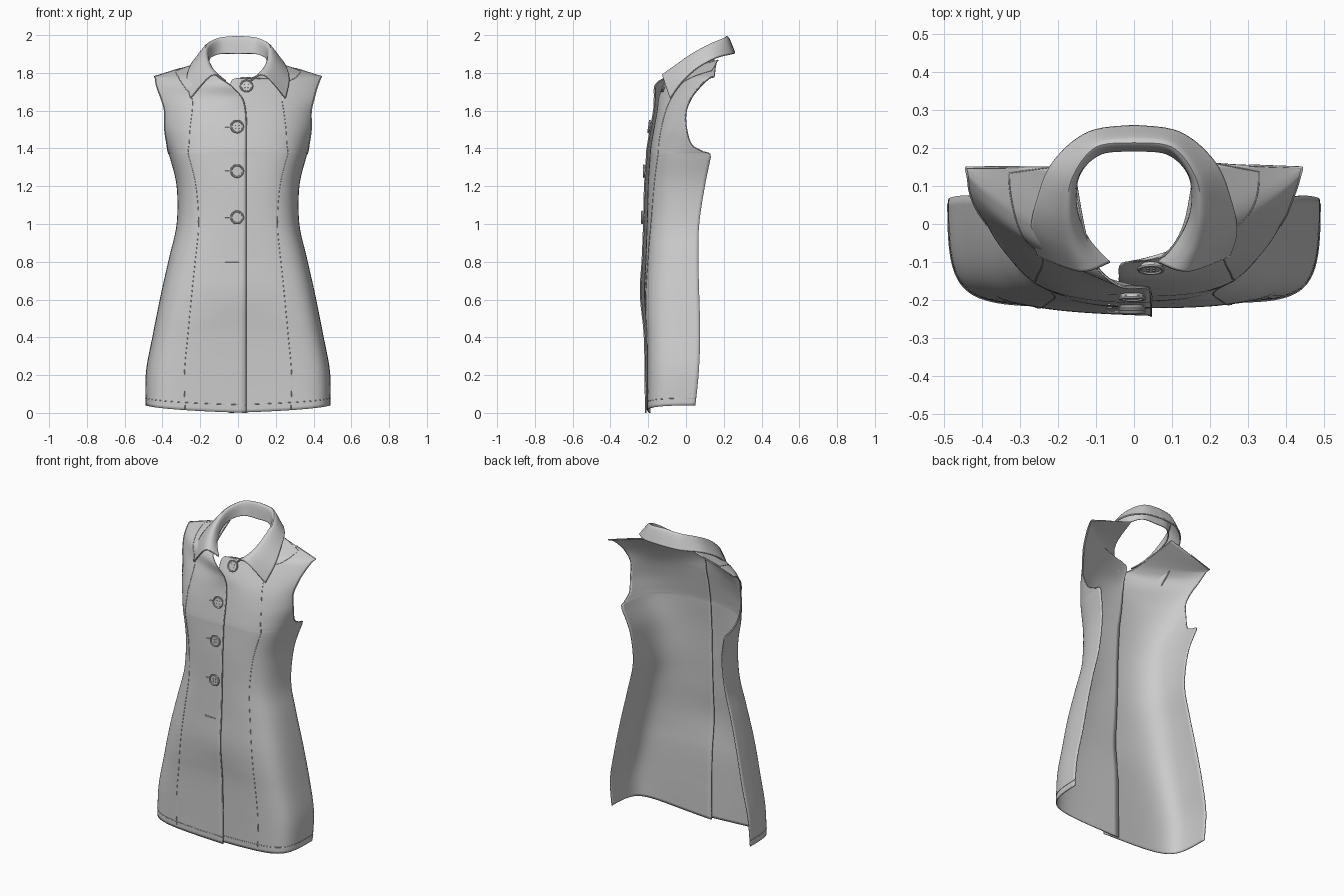
import bpy, math
from mathutils import Vector

cube = bpy.data.objects.get("Cube")
if cube:
    bpy.data.objects.remove(cube)


def material(name, colour):
    m = bpy.data.materials.new(name)
    m.use_nodes = True
    m.diffuse_color = colour
    m.node_tree.nodes["Principled BSDF"].inputs["Base Color"].default_value = colour
    return m


CLOTH = material("grey cloth", (0.6, 0.6, 0.6, 1))


def spline(rows, t):
    """Catmull-Rom through a list of tuples, t in 0..1."""
    f = t * (len(rows) - 1)
    i = min(int(f), len(rows) - 2)
    f -= i
    a, b, c, d = (rows[min(max(j, 0), len(rows) - 1)] for j in range(i - 1, i + 3))
    return [q + 0.5 * f * (r - p + f * (2 * p - 5 * q + 4 * r - s + f * (3 * (q - r) + s - p)))
            for p, q, r, s in zip(a, b, c, d)]


def finish(obj, thickness=0.0):
    obj.data.materials.append(CLOTH)
    bpy.ops.object.select_all(action="DESELECT")
    obj.select_set(True)
    bpy.context.view_layer.objects.active = obj
    if obj.type == "MESH":
        bpy.ops.object.shade_smooth_by_angle(angle=math.radians(40))
    if thickness:
        mod = obj.modifiers.new("thickness", "SOLIDIFY")
        mod.thickness = thickness
        mod.offset = -1
    return obj


def sheet(name, func, nu, nv, thickness, flip=False):
    """Grid surface from func(u, v)."""
    verts = [func(i / nu, j / nv) for j in range(nv + 1) for i in range(nu + 1)]
    faces = []
    for j in range(nv):
        for i in range(nu):
            a = j * (nu + 1) + i
            face = (a, a + 1, a + nu + 2, a + nu + 1)
            faces.append(face[::-1] if flip else face)
    mesh = bpy.data.meshes.new(name)
    mesh.from_pydata(verts, [], faces)
    obj = bpy.data.objects.new(name, mesh)
    bpy.context.collection.objects.link(obj)
    return finish(obj, thickness)


def tube(name, points, radius):
    cu = bpy.data.curves.new(name, "CURVE")
    cu.dimensions = "3D"
    cu.bevel_depth = radius
    cu.bevel_resolution = 1
    sp = cu.splines.new("POLY")
    sp.points.add(len(points) - 1)
    for p, co in zip(sp.points, points):
        p.co = (*co, 1)
    obj = bpy.data.objects.new(name, cu)
    bpy.context.collection.objects.link(obj)
    return finish(obj)


# Rows, hem to shoulder: inner edge x y z, side x y z, front fullness, side depth, armhole cut y
BODY = [
    (-.045, -.215, 0, .49, .05, .04, .92, -.25, .05),
    (-.045, -.217, .2, .487, .068, .22, .92, -.24, .068),
    (-.045, -.222, .42, .45, .075, .42, .9, -.235, .075),
    (-.045, -.242, .63, .408, .07, .63, .88, -.22, .07),
    (-.045, -.232, .82, .365, .065, .82, .85, -.19, .065),
    (-.045, -.225, 1, .325, .07, 1, .82, -.165, .07),
    (-.045, -.22, 1.2, .325, .1, 1.2, .82, -.15, .1),
    (-.045, -.21, 1.355, .362, .132, 1.355, .8, -.14, .132),
    (-.045, -.208, 1.39, .372, .136, 1.385, .77, -.135, .085),
    (-.045, -.202, 1.43, .385, .14, 1.42, .72, -.13, .03),
    (-.045, -.188, 1.51, .412, .145, 1.5, .6, -.115, .004),
    (-.04, -.172, 1.6, .435, .15, 1.59, .42, -.085, 0)]
SHOULDER = [(.13, -.02, 1.815, .447, .15, 1.779, 0, .12, .142),
            (.16, .15, 1.87, .445, .15, 1.78, 0, .15, .15)]
LAPEL = [(-.02, -.168, 1.67, .47, .15, 1.67, .15, -.03, .03),
         (.04, -.163, 1.735, .462, .15, 1.735, .05, .02, .082),
         (.1, -.11, 1.775, .452, .15, 1.77, 0, .08, .12)]
UNDERLAP = [(-.04, -.16, 1.68, .47, .15, 1.67, .15, -.03, .03),
            (-.03, -.125, 1.765, .462, .15, 1.735, .05, .02, .082),
            (.07, -.105, 1.775, .452, .15, 1.77, 0, .08, .12)]


def panel(rows, side, tuck):
    def curve(row, u):
        cx, cy, cz, ex, ey, ez, k, depth, cut = row
        c, e = Vector((cx, cy + tuck, cz)), Vector((ex, ey, ez))
        p = Vector((cx + k * (ex - cx), max(cy, -.228) + tuck / 4, cz + k * .4 * (ez - cz)))
        q = Vector((ex, depth, ez))
        w = 1 - u
        return c * w**3 + p * (3 * w * w * u) + e * u**3 + q * (3 * w * u * u)

    def point(u, v):
        row = spline(rows, v)
        low, high = .5, 1.0
        for _ in range(14):
            mid = (low + high) / 2
            if curve(row, mid).y < row[-1]:
                low = mid
            else:
                high = mid
        r = curve(row, u * high)
        return Vector((r.x * side, r.y, r.z))
    return point


right = panel(BODY + LAPEL + SHOULDER, -1, 0)
left = panel(BODY + UNDERLAP + SHOULDER, 1, .02)
sheet("right_front_panel", right, 40, 112, .006, True)
sheet("left_front_panel", left, 40, 112, .006)

# Raised seams, hem stitching and front edge
SEAM = [(.29,), (.33,), (.43,), (.54,), (.66,), (.6,)]
for label, func in (("right", right), ("left", left)):
    tube(label + "_princess_seam", [func(spline(SEAM, i / 60)[0], i / 60) for i in range(61)], .002)
    tube(label + "_hem_seam", [func(i / 40, .018) for i in range(41)], .002)
    tube(label + "_armhole_edge", [func(1, .45 + .55 * i / 50) for i in range(51)], .003)
tube("front_edge", [right(0, i / 90) for i in range(91)], .003)

# Collar: stand, fold line and outer edge, from back centre to the point
STAND = [(0, .197, 1.9), (.09, .188, 1.9), (.148, .13, 1.88), (.155, .04, 1.845),
         (.122, -.04, 1.795), (.065, -.1, 1.755)]
FOLD = [(0, .215, 1.99), (.1, .203, 1.98), (.162, .125, 1.947), (.176, .03, 1.895),
        (.167, -.05, 1.838), (.14, -.122, 1.785)]
OUTER = [(0, .256, 1.905), (.12, .238, 1.9), (.212, .16, 1.88), (.254, .06, 1.825),
         (.268, -.018, 1.755), (.25, -.082, 1.667)]


def collar(u, v):
    s = 2 * u - 1
    section = [spline(line, abs(s)) for line in (STAND, FOLD, OUTER)]
    x, y, z = spline(section, v)
    return Vector((math.copysign(x, s), y, z))


sheet("collar", collar, 72, 18, .006, True)
tube("collar_edge", [collar(i / 72, 1) for i in range(73)], .003)
for label, end in (("right", 0), ("left", 1)):
    tube(label + "_collar_front_edge", [collar(end, i / 18) for i in range(19)], .003)


# Buttons: disc, raised rim and four thread holes
def button(name, loc, tilt):
    parts = []
    bpy.ops.mesh.primitive_cylinder_add(vertices=32, radius=.032, depth=.01)
    parts.append(bpy.context.object)
    bpy.ops.mesh.primitive_torus_add(major_radius=.031, minor_radius=.005,
                                     major_segments=32, minor_segments=8, location=(0, 0, .005))
    parts.append(bpy.context.object)
    for sx in (-1, 1):
        for sy in (-1, 1):
            bpy.ops.mesh.primitive_cylinder_add(vertices=8, radius=.004, depth=.004,
                                                location=(sx * .008, sy * .008, .006))
            parts.append(bpy.context.object)
    for p in parts:
        p.select_set(True)
    bpy.context.view_layer.objects.active = parts[0]
    bpy.ops.object.join()
    obj = bpy.context.object
    obj.name = name
    obj.location = loc
    obj.rotation_euler = (math.radians(90 - tilt), 0, 0)
    finish(obj)


def front_y(func, x, z):
    pts = [func(i / 40, j / 150) for i in range(25) for j in range(151)]
    return min(pts, key=lambda p: (p.x - x)**2 + (p.z - z)**2).y


button("collar_button", (.045, front_y(left, .045, 1.73) - .008, 1.73), 20)
for i, z in enumerate((1.515, 1.28, 1.035)):
    button(f"front_button_{i + 1}", (-.005, front_y(right, -.005, z) - .004, z), 8 if i == 0 else 0)

# Buttonholes
for i, z in enumerate((1.51, 1.28, 1.035, .795)):
    x0, x1 = (-.07, .005) if z < 1 else (-.07, -.045)
    y = front_y(right, (x0 + x1) / 2, z)
    tube(f"buttonhole_{i + 1}", [(x0, y, z), (x1, y, z)], .003)
